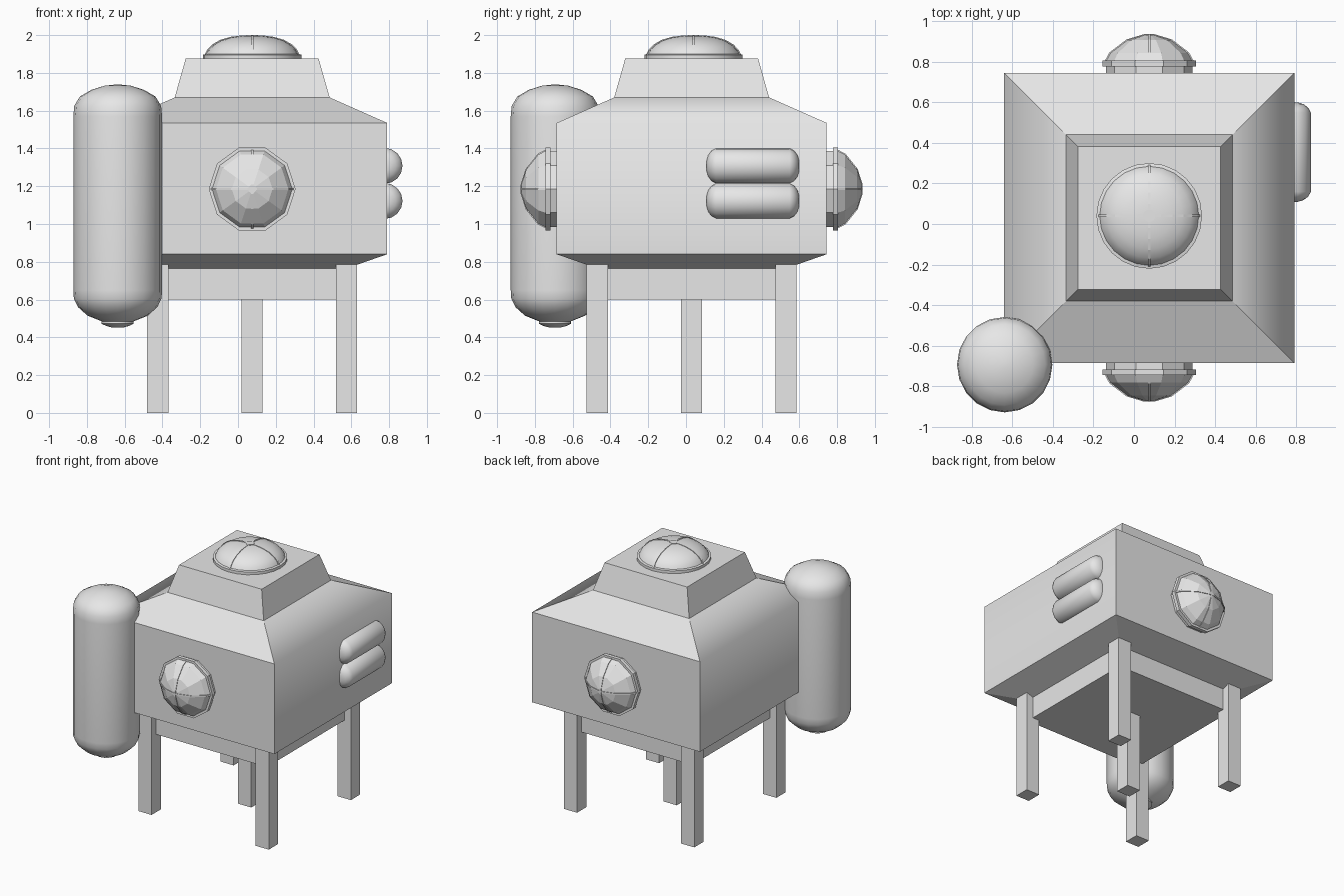
import bpy, bmesh, math
from mathutils import Matrix, Vector

default = bpy.data.objects.get("Cube")
if default:
    bpy.data.objects.remove(default, do_unlink=True)

grey = bpy.data.materials.new("light_grey")
grey.use_nodes = True
grey.diffuse_color = (0.8, 0.8, 0.8, 1)
grey.node_tree.nodes["Principled BSDF"].inputs["Base Color"].default_value = (0.8, 0.8, 0.8, 1)

CX, CY = 0.075, 0.03      # centre of the cabin


def finish(bm, name, smooth_angle=None):
    """Turn a bmesh into a named grey object; edges above the angle stay sharp."""
    bmesh.ops.remove_doubles(bm, verts=bm.verts, dist=1e-5)
    bmesh.ops.recalc_face_normals(bm, faces=bm.faces)
    if smooth_angle:
        for f in bm.faces:
            f.smooth = True
        for e in bm.edges:
            e.smooth = e.calc_face_angle(0) < math.radians(smooth_angle)
    mesh = bpy.data.meshes.new(name)
    bm.to_mesh(mesh)
    bm.free()
    mesh.materials.append(grey)
    ob = bpy.data.objects.new(name, mesh)
    bpy.context.collection.objects.link(ob)
    return ob


def loft(bm, rings):
    """Skin closed rings of points and cap both ends."""
    loops = [[bm.verts.new(p) for p in ring] for ring in rings]
    for a, b in zip(loops, loops[1:]):
        n = len(a)
        for i in range(n):
            j = (i + 1) % n
            bm.faces.new((a[i], a[j], b[j], b[i]))
    bm.faces.new(loops[0][::-1])
    bm.faces.new(loops[-1])


def square(half, z):
    return [Vector((CX + sx * half, CY + sy * half, z))
            for sx, sy in ((-1, -1), (1, -1), (1, 1), (-1, 1))]


def revolve(name, profile, sides, matrix, smooth_angle=None):
    """Turn a (radius, height) profile around local z, then place it."""
    bm = bmesh.new()
    turn = math.tau / sides
    loft(bm, [[matrix @ Vector((r * math.cos(i * turn), r * math.sin(i * turn), h))
               for i in range(sides)] for r, h in profile])
    return finish(bm, name, smooth_angle)


def rib(name, profile, matrix, angle, scale=1.0):
    """Thin strap that follows a dome profile from side to side."""
    half = [(r * scale + 0.004, h + 0.003) for r, h in profile]
    outline = half + [(-r, h) for r, h in reversed(half)]
    place = matrix @ Matrix.Rotation(angle, 4, 'Z')
    bm = bmesh.new()
    loft(bm, [[place @ Vector((x, w, h)) for x, h in outline] for w in (-0.006, 0.006)])
    return finish(bm, name)


# Cabin: underframe, tapered floor, walls, hipped roof and raised hatch block
bm = bmesh.new()
loft(bm, [square(h, z) for h, z in ((0.50, 0.60), (0.50, 0.765), (0.715, 0.84),
                                    (0.715, 1.535), (0.41, 1.67), (0.352, 1.875))])
cabin = finish(bm, "cabin_body")
for p in cabin.data.polygons:
    p.use_smooth = True
# Only the eaves on the two x sides are rounded by shading
for e in cabin.data.edges:
    a, b = (cabin.data.vertices[i].co for i in e.vertices)
    side_eave = abs(a.z - 1.535) < 0.01 and abs(b.z - 1.535) < 0.01 and abs(a.x - b.x) < 0.01
    e.use_edge_sharp = not side_eave

# Legs: four at the corners and one in the middle
for name, sx, sy, top in (("front_left_leg", 1, -1, 0.8), ("front_right_leg", -1, -1, 0.8),
                          ("back_left_leg", 1, 1, 0.8), ("back_right_leg", -1, 1, 0.8),
                          ("centre_leg", 0, 0, 0.6)):
    bm = bmesh.new()
    bmesh.ops.create_cube(bm, size=1, matrix=Matrix.Translation(
        (CX + sx * 0.5, CY + sy * 0.5, top / 2)) @ Matrix.Diagonal((0.112, 0.112, top, 1)))
    finish(bm, name)

# Large upright tank at the front right corner
tank = [(0.03, 0.452), (0.06, 0.46), (0.085, 0.472), (0.085, 0.485), (0.16, 0.515),
        (0.21, 0.56), (0.232, 0.605), (0.235, 0.65), (0.235, 1.57), (0.23, 1.625),
        (0.2, 1.675), (0.14, 1.71), (0.07, 1.732), (0.015, 1.738)]
revolve("upright_tank", tank, 20, Matrix.Translation((-0.637, -0.693, 0)), 50)

# Pair of small horizontal tanks on the left wall
ends = [(0.03, 0.245), (0.06, 0.236), (0.083, 0.218), (0.095, 0.195)]
small = [(r, -h) for r, h in ends] + [(r, h) for r, h in reversed(ends)]
for name, z in (("upper_side_tank", 1.308), ("lower_side_tank", 1.122)):
    revolve(name, small, 16, Matrix.Translation((0.776, 0.354, z))
            @ Matrix.Rotation(math.pi / 2, 4, 'X'), 50)

# Faceted porthole domes on the front and back walls
collar = [(0.212, -0.01), (0.212, 0.035), (0.23, 0.035), (0.23, 0.063), (0.214, 0.063)]
bubble = [(0.214, 0.06), (0.192, 0.1), (0.108, 0.164), (0.022, 0.19)]
for side, sy in (("front", -1), ("back", 1)):
    place = (Matrix.Translation((CX, CY + sy * 0.712, 1.185))
             @ Matrix.Rotation(-sy * math.pi / 2, 4, 'X'))
    revolve(side + "_porthole_collar", collar, 10, place)
    revolve(side + "_porthole_dome", bubble, 10, place)
    rib(side + "_porthole_cross_rib", bubble, place, 0)
    rib(side + "_porthole_upright_rib", bubble, place, math.pi / 2, math.cos(math.pi / 10))

# Roof dome with rim, crossed ribs and a small cap
place = Matrix.Translation((CX, 0.04, 1.87))
revolve("roof_dome_rim", [(0.26, 0), (0.26, 0.026), (0.246, 0.03)], 24, place, 40)
dome = [(0.246, 0.026), (0.234, 0.05), (0.208, 0.077), (0.165, 0.102),
        (0.11, 0.118), (0.055, 0.125), (0.02, 0.126)]
revolve("roof_dome", dome, 24, place, 40)
for name, angle in (("roof_dome_cross_rib", 0), ("roof_dome_long_rib", math.pi / 2)):
    rib(name, dome, place, angle)
revolve("roof_dome_cap", [(0.03, 0.12), (0.03, 0.13)], 16, place, 40)
